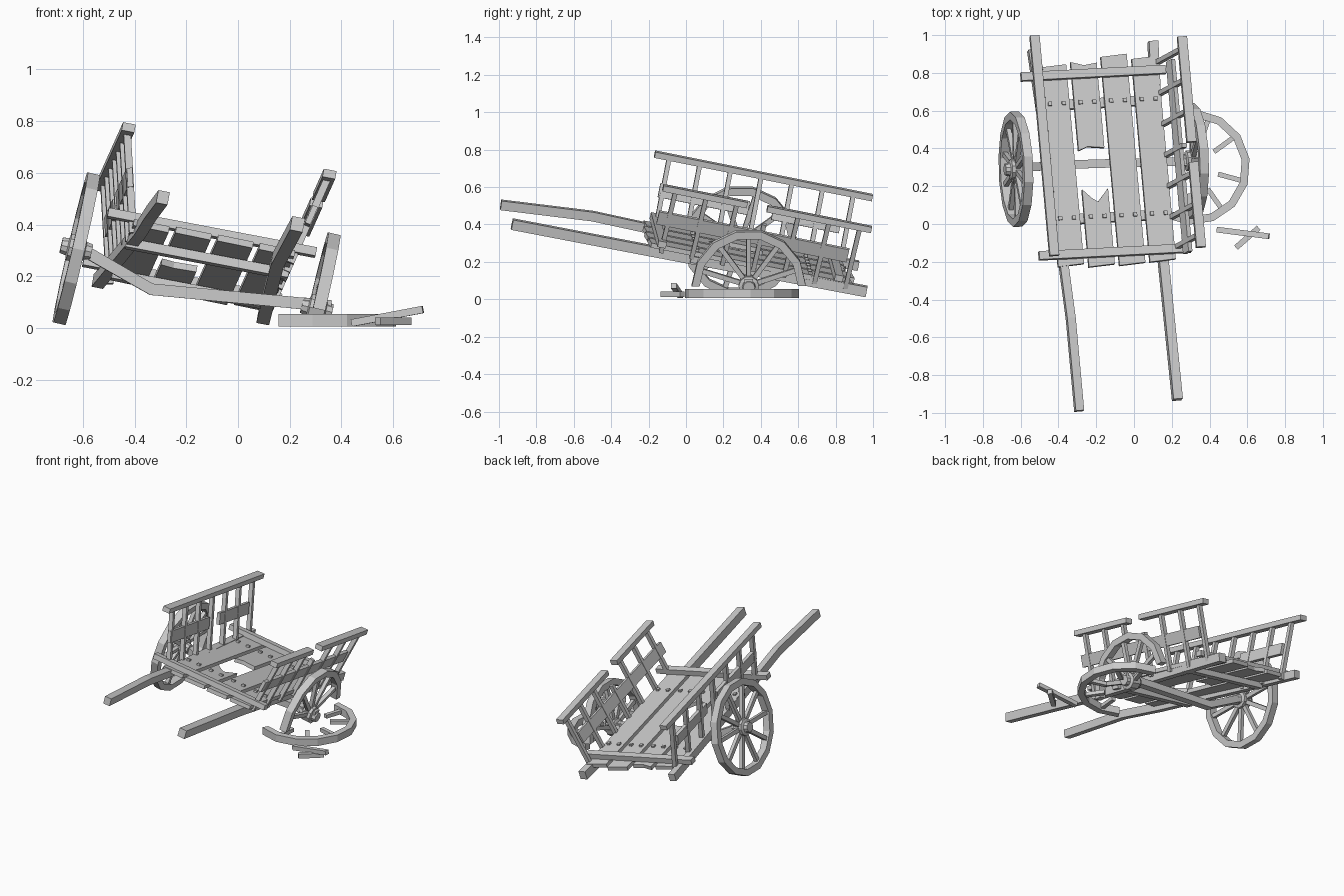
import bpy, bmesh, math
from mathutils import Vector, Matrix

if "Cube" in bpy.data.objects:
    bpy.data.objects.remove(bpy.data.objects["Cube"])

# Tilted frame of the collapsed cart: u across, v along (rearwards), w up
ey = Vector((-0.09, 1, -0.2)).normalized()
ex = Vector((1, 0.05, -0.19))
ex = (ex - ey * ex.dot(ey)).normalized()
ez = ex.cross(ey)


def frame(x, y, z, o):
    m = Matrix((x, y, z)).transposed().to_4x4()
    m.translation = Vector(o)
    return m


CART = frame(ex, ey, ez, (-0.09, -0.2, 0.36))
WORLD = Matrix.Identity(4)


def finish(name, bm, m=WORLD):
    bmesh.ops.recalc_face_normals(bm, faces=bm.faces)
    me = bpy.data.meshes.new(name)
    bm.to_mesh(me)
    bm.free()
    ob = bpy.data.objects.new(name, me)
    ob.matrix_world = m
    bpy.context.collection.objects.link(ob)
    return ob


def skin(bm, rings, closed=False):
    """Join equal rings of points into a solid."""
    vr = [[bm.verts.new(p) for p in r] for r in rings]
    n = len(vr[0])
    pairs = list(zip(vr, vr[1:])) + ([(vr[-1], vr[0])] if closed else [])
    for a, b in pairs:
        for i in range(n):
            j = (i + 1) % n
            bm.faces.new((a[i], a[j], b[j], b[i]))
    if not closed:
        bm.faces.new(vr[0])
        bm.faces.new(vr[-1])


def sweep(bm, pts, w, h, up=(0, 0, 1)):
    """Rectangular bar along a path."""
    pts = [Vector(p) for p in pts]
    rings = []
    for i, p in enumerate(pts):
        d = (pts[min(i + 1, len(pts) - 1)] - pts[max(i - 1, 0)]).normalized()
        s = d.cross(Vector(up)).normalized()
        t = s.cross(d)
        rings.append([p + s * (a * w / 2) + t * (b * h / 2)
                      for a, b in ((-1, -1), (1, -1), (1, 1), (-1, 1))])
    skin(bm, rings)


def bar(name, pts, w, h, m=CART, up=(0, 0, 1)):
    bm = bmesh.new()
    sweep(bm, pts, w, h, up)
    return finish(name, bm, m)


def plank(name, outline, z0, z1):
    bm = bmesh.new()
    skin(bm, [[(x, y, z) for x, y in outline] for z in (z0, z1)])
    return finish(name, bm, CART)


# Floor planks, the second one snapped in the middle
T = 0.025
ends = [(-0.01, 1.08), (-0.02, 1.09), (-0.02, 1.12), (-0.01, 1.1)]
for i, (a, b) in enumerate(ends):
    c = -0.2475 + 0.165 * i
    l, r = c - 0.07, c + 0.07
    if i == 1:
        plank("floor_plank_broken_front", [(l, a), (r, a + 0.01), (r, 0.4),
              (c + 0.01, 0.33), (c - 0.02, 0.35), (l, 0.4)], -T, 0)
        plank("floor_plank_broken_rear", [(l, 0.61), (c - 0.02, 0.63), (r, 0.62),
              (r, b - 0.01), (c, b - 0.02), (l, b)], -T, 0)
    else:
        plank("floor_plank", [(l, a), (r, a + 0.01), (r, b), (l, b - 0.01)], -T, 0)
    # Pegs holding the plank to the battens
    for v in (0.25, 0.87):
        for du in (-0.037, 0.037):
            bar("peg", [(c + du, v, -0.01), (c + du, v, 0.012)], 0.02, 0.02, up=(0, 1, 0))

# Battens below, cross bars above
for v in (0.25, 0.87):
    bar("batten", [(-0.32, v, -0.045), (0.32, v, -0.045)], 0.05, 0.035)
bar("front_cross_bar", [(-0.42, 0.05, 0.017), (0.4, 0.05, 0.017)], 0.045, 0.034)
bar("rear_cross_bar", [(-0.43, 1.02, 0.017), (0.35, 1.02, 0.017)], 0.045, 0.034)

# Shafts running under the floor
bar("left_shaft", [(-0.29, -0.99, 0.505), (-0.335, -0.5, 0.445), (-0.375, -0.2, 0.38),
    (-0.54, 0.92, 0.18)], 0.045, 0.05, WORLD, ez)
bar("right_shaft", [(0.23, -0.93, 0.402), (0.155, -0.2, 0.262), (0.1, 0.965, 0.042)],
    0.05, 0.055, WORLD, ez)


# Side racks leaning outwards
def side(s, w, v):
    return (s * (0.32 + 0.235 * w), v, w)


bar("left_rail", [side(-1, 0.35, -0.02), side(-1, 0.35, 1.17)], 0.05, 0.032)
bar("right_rail_front", [side(1, 0.32, -0.01), side(1, 0.32, 0.45)], 0.05, 0.032)
bar("right_rail_rear", [side(1, 0.32, 0.56), side(1, 0.32, 1.13)], 0.05, 0.032)
for name, s, w, a, b in (("left_board_front", -1, 0.17, 0.04, 0.53),
                         ("left_board_rear", -1, 0.17, 0.66, 1.03),
                         ("right_board", 1, 0.15, 0.0, 1.04)):
    bar(name, [side(s, w, a), side(s, w, b)], 0.022, 0.075, up=(s * 0.235, 0, 1))
for s in (-1, 1):
    for k in range(7):
        v = 0.06 + 0.168 * k
        top = 0.34 if s < 0 else (0.23 if k == 3 else 0.31)
        bar("rack_post", [side(s, -0.04, v), side(s, top, v)], 0.028, 0.024, up=(0, 1, 0))

# Bent axle
bar("axle", [(-0.66, 0.29, 0.31), (-0.57, 0.3, 0.285), (-0.335, 0.315, 0.15),
    (0.36, 0.335, 0.085)], 0.045, 0.045, WORLD)

# Wheels, built flat in their own frame with 14-sided rims
R, STEP = 0.305, 2 * math.pi / 14


def polar(r, a, z=0.0):
    return Vector((r * math.cos(a), r * math.sin(a), z))


def wheel(name, m, start, count, spokes, r0, hub=True):
    bm = bmesh.new()
    full = count == 14
    rings = []
    for i in range(count if full else count + 1):
        a = start + i * STEP
        rings.append([polar(r, a, z) for r, z in
                      ((R - 0.042, -0.024), (R, -0.024), (R, 0.024), (R - 0.042, 0.024))])
    skin(bm, rings, full)
    finish(name + "_rim", bm, m)
    bm = bmesh.new()
    for a in spokes:
        sweep(bm, [polar(r0, a), polar(R - 0.035, a)], 0.026, 0.024)
    finish(name + "_spokes", bm, m)
    if hub:
        bm = bmesh.new()
        skin(bm, [[polar(r, i * math.pi / 5, z) for i in range(10)] for r, z in
                  ((0.032, -0.06), (0.036, -0.035), (0.055, -0.03),
                   (0.055, 0.03), (0.036, 0.035), (0.032, 0.06))])
        finish(name + "_hub", bm, m)


rad = math.radians
ax = Vector((0.973, 0.03, -0.225)).normalized()
wy = (Vector((0, 1, 0)) - ax * ax.y).normalized()
wz = ax.cross(wy)
wheel("left_wheel", frame(wy, wz, ax, (-0.625, 0.29, 0.307)), 0, 14,
      [rad(36 * i) for i in range(10)], 0.04)
wheel("right_wheel_upper", frame(wy, wz, ax, (0.305, 0.335, 0.075)), rad(0), 7,
      [rad(18 + 36 * i) for i in range(5)], 0.04)
# Broken half lying on the ground, with snapped spokes
wheel("fallen_wheel_half", Matrix.Translation((0.31, 0.3, 0.031)), rad(-120), 8,
      [rad(a) for a in (-95, -55, -15, 36, 72)], 0.14, hub=False)

# Loose broken spokes
bar("loose_spoke_a", [(0.44, -0.03, 0.02), (0.715, -0.065, 0.072)], 0.03, 0.028, WORLD)
bar("loose_spoke_b", [(0.54, -0.125, 0.027), (0.66, -0.02, 0.027)], 0.03, 0.03, WORLD)
